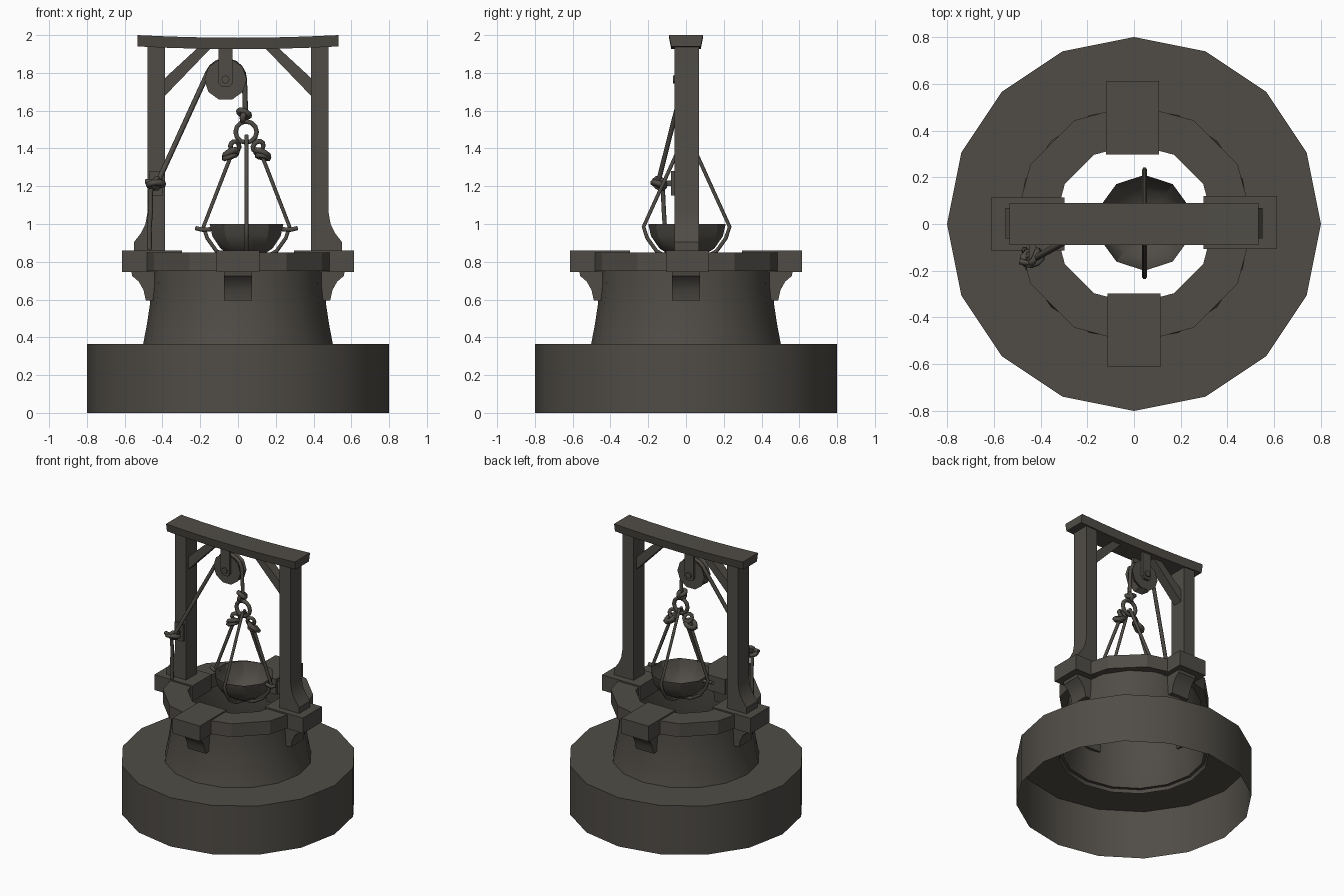
import bpy, bmesh, math
from mathutils import Vector, Matrix

if "Cube" in bpy.data.objects:
    bpy.data.objects.remove(bpy.data.objects["Cube"])

stone = bpy.data.materials.new("dark_weathered_brown")
stone.diffuse_color = (0.080, 0.073, 0.062, 1)
stone.use_nodes = True
stone.node_tree.nodes["Principled BSDF"].inputs["Base Color"].default_value = stone.diffuse_color


def finish(name, bm_or_mesh, angle=25):
    if isinstance(bm_or_mesh, bmesh.types.BMesh):
        me = bpy.data.meshes.new(name)
        bmesh.ops.recalc_face_normals(bm_or_mesh, faces=bm_or_mesh.faces)
        bm_or_mesh.to_mesh(me)
        bm_or_mesh.free()
    else:
        me = bm_or_mesh
    me.materials.clear()
    me.materials.append(stone)
    me.shade_smooth()
    me.set_sharp_from_angle(angle=math.radians(angle))
    ob = bpy.data.objects.new(name, me)
    bpy.context.collection.objects.link(ob)
    return ob


def lathe(name, prof, sides, closed=False, phase=0.0, mat=None, angle=25):
    bm = bmesh.new()
    rings = []
    for k in range(sides):
        a = phase + 2 * math.pi * k / sides
        rings.append([bm.verts.new((r * math.cos(a), r * math.sin(a), z)) for r, z in prof])
    n = len(prof)
    for k in range(sides):
        A, B = rings[k], rings[(k + 1) % sides]
        for i in range(n if closed else n - 1):
            j = (i + 1) % n
            bm.faces.new((A[i], B[i], B[j], A[j]))
    bmesh.ops.remove_doubles(bm, verts=bm.verts, dist=1e-5)
    if mat:
        bm.transform(mat)
    return finish(name, bm, angle)


def prism(name, prof, y0, y1, mat=None):
    """Extrude an x/z outline along y."""
    bm = bmesh.new()
    A = [bm.verts.new((x, y0, z)) for x, z in prof]
    B = [bm.verts.new((x, y1, z)) for x, z in prof]
    n = len(prof)
    bm.faces.new(A)
    bm.faces.new(B[::-1])
    for i in range(n):
        bm.faces.new((A[i], B[i], B[(i + 1) % n], A[(i + 1) % n]))
    if mat:
        bm.transform(mat)
    return finish(name, bm)


def box(name, x0, x1, y0, y1, z0, z1, mat=None):
    return prism(name, [(x0, z0), (x1, z0), (x1, z1), (x0, z1)], y0, y1, mat)


def rope(name, pts, radius, cyclic=False):
    cu = bpy.data.curves.new(name, 'CURVE')
    cu.dimensions = '3D'
    cu.bevel_depth = radius
    cu.bevel_resolution = 1
    cu.use_fill_caps = True
    sp = cu.splines.new('POLY')
    sp.points.add(len(pts) - 1)
    for p, q in zip(sp.points, pts):
        p.co = (*q, 1)
    sp.use_cyclic_u = cyclic
    tmp = bpy.data.objects.new(name + "_curve", cu)
    me = bpy.data.meshes.new_from_object(tmp)
    bpy.data.objects.remove(tmp)
    return finish(name, me, 65)


def loop(name, c, r, thick, tilt, squash=1.0, n=10):
    """Ring in the x/z plane, tilted by Euler angles in degrees."""
    rot = Matrix.Rotation(math.radians(tilt[2]), 3, 'Z') @ \
        Matrix.Rotation(math.radians(tilt[1]), 3, 'Y') @ \
        Matrix.Rotation(math.radians(tilt[0]), 3, 'X')
    pts = [Vector(c) + rot @ Vector((r * math.cos(t), 0, r * squash * math.sin(t)))
           for t in [2 * math.pi * k / n for k in range(n)]]
    return rope(name, pts, thick, True)


def spin(deg):
    return Matrix.Rotation(math.radians(deg), 4, 'Z')


# Stone base, well wall and rim
lathe("base_step", [(.80, 0), (.80, .365), (.48, .365)], 16)
lathe("well_wall", [(.51, .34), (.502, .365), (.482, .47), (.467, .57), (.458, .66), (.455, .76)], 16)
lathe("well_rim", [(.342, .75), (.512, .75), (.512, .85), (.342, .85)], 12, True)

# Four slabs with curved brackets
for k, off in enumerate((0.006, 0.006, 0.0, 0.0)):
    m = spin(90 * k)
    box("rim_slab", .297, .613, -.113 + off, .113 + off, .745, .86, m)
    prism("slab_bracket", [(.42, .75), (.565, .75), (.56, .725), (.525, .695), (.50, .65),
                           (.488, .595), (.44, .595)], -.073, .073, m)

# Posts with flared feet, and diagonal braces
for s in (-1, 1):
    prism("post", [(s * x, z) for x, z in
                   [(.386, .85), (.55, .85), (.55, .905), (.515, .95), (.49, 1.0), (.478, 1.07),
                    (.478, 1.95), (.386, 1.95)]], -.062, .068)
    prism("brace", [(s * x, z) for x, z in
                    [(.395, 1.67), (.395, 1.765), (.20, 1.945), (.13, 1.945)]], -.035, .035)

# Sagging top beam
bm = bmesh.new()
rows = []
for i in range(7):
    x = -.533 + 1.066 * i / 6
    d = -.014 * (1 - (x / .533) ** 2)
    rows.append([bm.verts.new((x, y, z + d)) for y, z in
                 [(-.078, 1.94), (.078, 1.94), (.09, 2.0), (-.09, 2.0)]])
for A, B in zip(rows, rows[1:]):
    for j in range(4):
        bm.faces.new((A[j], A[(j + 1) % 4], B[(j + 1) % 4], B[j]))
bm.faces.new(rows[0])
bm.faces.new(rows[-1])
finish("top_beam", bm)

# Pulley wheel, straps and pin (turned about y)
px, pz = -.066, 1.765
turn = Matrix.Translation((px, 0, pz)) @ Matrix.Rotation(math.pi / 2, 4, 'X')
lathe("pulley_wheel", [(0, -.036), (.112, -.036), (.085, 0), (.112, .036), (0, .036)], 10, mat=turn)
lathe("pulley_pin", [(0, -.07), (.022, -.07), (.022, .07), (0, .07)], 8, mat=turn, angle=50)
for y in (-.05, .05):
    prism("pulley_strap", [(px - .037, 1.94), (px - .037, 1.745), (px - .02, 1.725),
                           (px + .02, 1.725), (px + .037, 1.745), (px + .037, 1.94)], y - .009, y + .009)

# Main rope over the pulley, its knot and tail at the post
arc = [(px + .1 * math.cos(a), 0, pz + .1 * math.sin(a))
       for a in [math.radians(158 - 158 * i / 8) for i in range(9)]]
rope("hoist_rope", [(-.43, -.15, 1.21)] + arc + [(.04, 0, 1.58)], .014)
box("cleat_plate", -.47, -.40, -.08, -.06, 1.15, 1.28)
box("cleat_peg", -.45, -.42, -.16, -.07, 1.20, 1.23)
loop("post_knot", (-.435, -.145, 1.21), .042, .016, (70, 0, 20), .7)
loop("post_knot", (-.43, -.14, 1.215), .032, .015, (20, 30, 70), .8)
rope("rope_end", [(-.40, -.14, 1.20), (-.44, -.17, 1.225), (-.49, -.16, 1.225)], .013)
rope("rope_tail", [(-.45, -.13, 1.215), (-.463, -.122, 1.17), (-.462, -.118, 1.08),
                   (-.47, -.112, .98), (-.468, -.11, .865)], .013)

# Upper knot and hanging ring
cx = .045
loop("hoist_knot", (.032, 0, 1.585), .03, .016, (60, 25, 0), .8)
loop("hoist_knot", (.035, 0, 1.57), .026, .016, (20, -30, 60), .9)
loop("hanging_ring", (.043, 0, 1.487), .056, .014, (0, 0, 0), 1, 12)

# Bowl
lathe("bowl", [(.205, 1.0), (.19, .935), (.145, .87), (.08, .83), (0, .815)], 10,
      phase=math.pi / 2, mat=Matrix.Translation((cx, .005, 0)))

# Slings: each runs down one side, under the bowl and up the other
half = [(.228, .985), (.208, .925), (.16, .858), (.09, .817), (0, .803)]
for axis, top in (('x', (.075, 1.38)), ('y', (.008, 1.47))):
    line = [top] + half
    line = [(-r, z) for r, z in line] + [(r, z) for r, z in line[-2::-1]]
    rope("sling_" + axis, [(cx + r, 0, z) if axis == 'x' else (cx, .003 + r, z) for r, z in line], .0115)

# Sling knots and rim hooks
for s in (-1, 1):
    kx = cx + s * .082
    loop("sling_knot", (kx, 0, 1.372), .036, .017, (65, s * 25, 0), .8)
    loop("sling_knot", (kx + s * .006, 0, 1.355), .034, .014, (80, s * 15, 30), .7)
    loop("sling_eye", (cx + s * .062, 0, 1.41), .026, .013, (20, s * 35, 20), 1.2)
    rope("rim_hook", [(cx + s * .19, 0, .972), (cx + s * .235, -.012, .97), (cx + s * .268, 0, .978)], .013)
